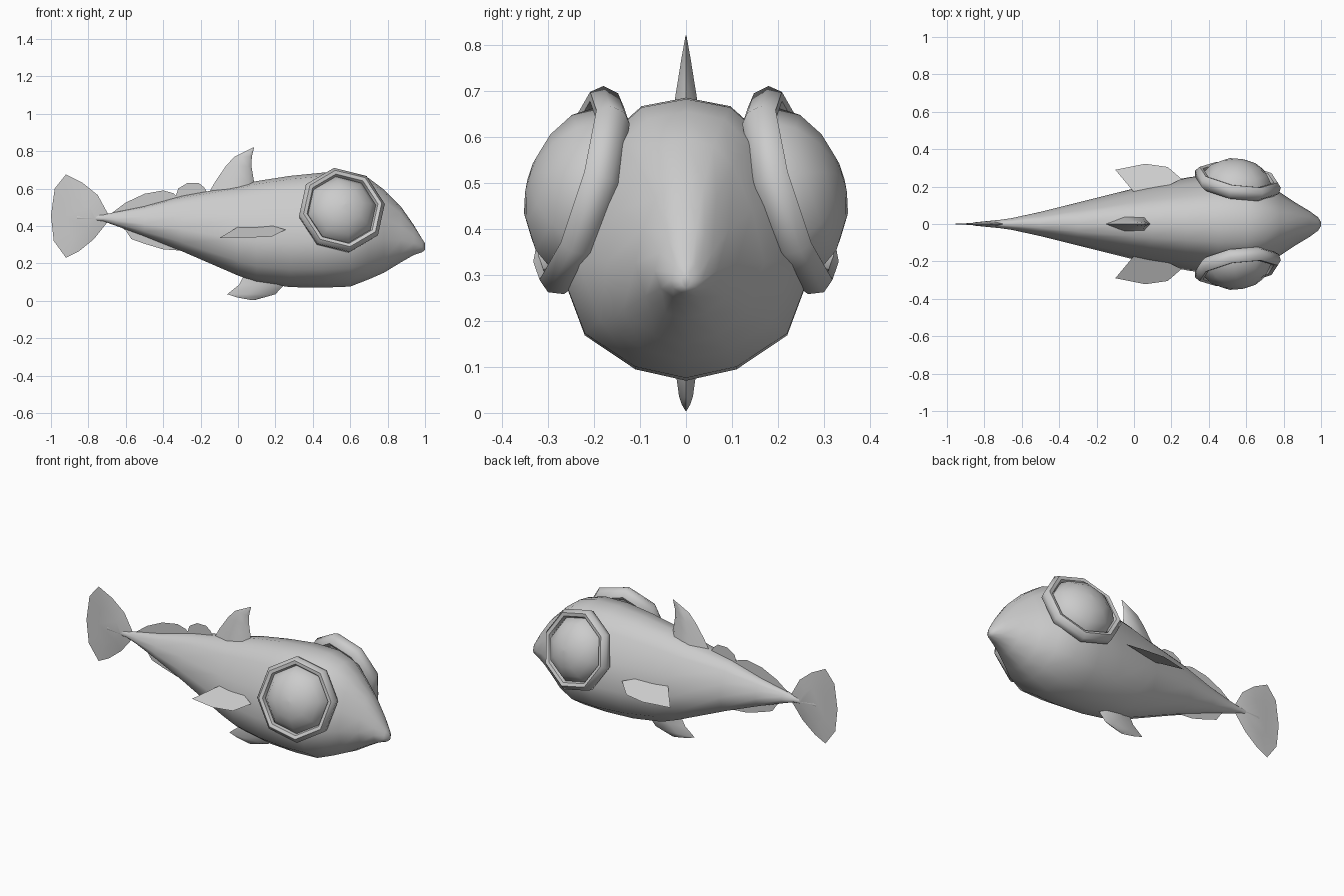
import bpy, bmesh, math
from mathutils import Vector

cube = bpy.data.objects.get("Cube")
if cube:
    bpy.data.objects.remove(cube, do_unlink=True)

GREY = (0.6, 0.6, 0.6, 1)
mat = bpy.data.materials.new("plain grey")
mat.use_nodes = True
mat.diffuse_color = GREY
mat.node_tree.nodes["Principled BSDF"].inputs["Base Color"].default_value = GREY


def add_object(name, verts, faces, angle=50, recalc=True):
    mesh = bpy.data.meshes.new(name)
    mesh.from_pydata([tuple(v) for v in verts], [], faces)
    bm = bmesh.new()
    bm.from_mesh(mesh)
    bmesh.ops.remove_doubles(bm, verts=bm.verts, dist=1e-5)
    if recalc:
        bmesh.ops.recalc_face_normals(bm, faces=bm.faces)
    bm.to_mesh(mesh)
    bm.free()
    mesh.materials.append(mat)
    obj = bpy.data.objects.new(name, mesh)
    bpy.context.collection.objects.link(obj)
    bpy.ops.object.select_all(action="DESELECT")
    obj.select_set(True)
    bpy.context.view_layer.objects.active = obj
    bpy.ops.object.shade_smooth_by_angle(angle=math.radians(angle))
    return obj


def loft(name, rings, angle=50, closed=False):
    """Skin equal-sized rings; cap the ends, or join last to first."""
    n, m = len(rings[0]), len(rings)
    verts = [v for r in rings for v in r]
    faces = []
    for i in range(m if closed else m - 1):
        a, b = i * n, (i + 1) % m * n
        faces += [(a + j, a + (j + 1) % n, b + (j + 1) % n, b + j) for j in range(n)]
    if not closed:
        faces += [tuple(range(n)), tuple(range((m - 1) * n, m * n))]
    return add_object(name, verts, faces, angle)


# Body: pear-shaped section swept along x as (x, bottom, top, half width)
half = [(0, 1), (.35, .97), (.6, .87), (.85, .65), (1, .4), (.8, .16), (.4, .04), (0, 0)]
section = half + [(-w, h) for w, h in half[-2:0:-1]]
stations = [(-.86, .43, .465, .008), (-.72, .425, .46, .022), (-.65, .40, .475, .032),
            (-.5, .345, .505, .065), (-.3, .265, .56, .115), (0, .135, .615, .19),
            (.1, .098, .64, .213), (.28, .073, .668, .247), (.45, .07, .685, .275),
            (.6, .076, .682, .275), (.7, .115, .655, .235), (.78, .15, .595, .17),
            (.87, .205, .505, .11), (.94, .245, .405, .068), (.985, .26, .33, .035),
            (1.0, .272, .308, .01)]
loft("body", [[(x, w * hw, lo + h * (hi - lo)) for w, h in section]
              for x, lo, hi, hw in stations], 60)

# Tail fin: thin-edged outline swelling to a thicker middle
tail = [(-.69, .455), (-.75, .565), (-.83, .63), (-.92, .675), (-.98, .6), (-1, .455),
        (-.985, .32), (-.92, .23), (-.85, .265), (-.77, .33), (-.69, .43)]
n = len(tail)
verts = [(x, 0, z) for x, z in tail]
for s in (-1, 1):
    verts += [(-.84 + (x + .84) * .5, s * (.009 + .008 * (x + .84) / .15), .445 + (z - .445) * .5)
              for x, z in tail]
faces = []
for k in (1, 2):
    faces += [(i, (i + 1) % n, k * n + (i + 1) % n, k * n + i) for i in range(n)]
    faces.append(tuple(range(k * n, k * n + n)))
add_object("tail_fin", verts, faces)


# Thick fins: hexagonal slices stacked in z as (z, back x, front x, half width)
def thick_fin(name, slices):
    rings = []
    for z, a, b, w in slices:
        p, q = a + (b - a) * .4, a + (b - a) * .85
        rings.append([(a, 0, z), (p, w, z), (q, w, z), (b, 0, z), (q, -w, z), (p, -w, z)])
    loft(name, rings, 50)


thick_fin("dorsal_fin", [(.57, -.16, .095, .042), (.64, -.12, .085, .031),
                         (.72, -.065, .072, .018), (.77, -.02, .074, .01), (.82, .08, .086, .001)])
thick_fin("belly_fin", [(.15, .04, .26, .028), (.085, .005, .247, .022), (.035, -.058, .2, .015),
                        (.018, -.005, .14, .009), (.004, .07, .09, .001)])


# Flat fins
def flat_fin(name, points):
    add_object(name, points, [tuple(range(len(points)))], recalc=False)


flats = {
    "rear_dorsal_fin": [(-.70, .45), (-.6, .525), (-.5, .572), (-.40, .59), (-.345, .575),
                        (-.32, .55), (-.32, .48), (-.5, .44)],
    "small_dorsal_fin": [(-.34, .54), (-.32, .6), (-.27, .63), (-.21, .63), (-.18, .605),
                         (-.16, .57), (-.2, .53)],
    "anal_fin": [(-.66, .42), (-.6, .375), (-.57, .33), (-.5, .305), (-.4, .275), (-.3, .268),
                 (-.24, .272), (-.2, .3), (-.4, .4)],
}
for name, pts in flats.items():
    flat_fin(name, [(x, 0, z) for x, z in pts])

# Paired parts: side fins, eye rings and eyeballs
pectoral = [(-.1, .29, .335), (.06, .322, .338), (.18, .305, .343), (.255, .24, .38),
            (.17, .2, .405), (0, .17, .395)]
centre = Vector((.555, .235, .485))
normal = Vector((.16, 1, .3)).normalized()
across = Vector((1, -.16, 0)).normalized()
up = across.cross(normal)
if up.z < 0:
    up = -up


def octagon(r, depth, s):
    pts = []
    for i in range(8):
        t = math.radians(8 + 45 * i)
        p = centre + across * (r * math.cos(t)) + up * (r * math.sin(t)) + normal * depth
        pts.append((p.x, s * p.y, p.z))
    return pts


ring_profile = [(.205, -.05), (.23, -.03), (.236, .005), (.215, .03), (.195, .025), (.18, -.01), (.185, -.045)]
dome_profile = [(.195, -.03), (.185, .01), (.155, .055), (.1, .09), (.045, .106), (.002, .11)]
for side, s in (("left", 1), ("right", -1)):
    flat_fin(side + "_side_fin", [(x, s * y, z) for x, y, z in pectoral])
    loft(side + "_eye_ring", [octagon(r, d, s) for r, d in ring_profile], 50, closed=True)
    loft(side + "_eyeball", [octagon(r, d, s) for r, d in dome_profile], 60)
